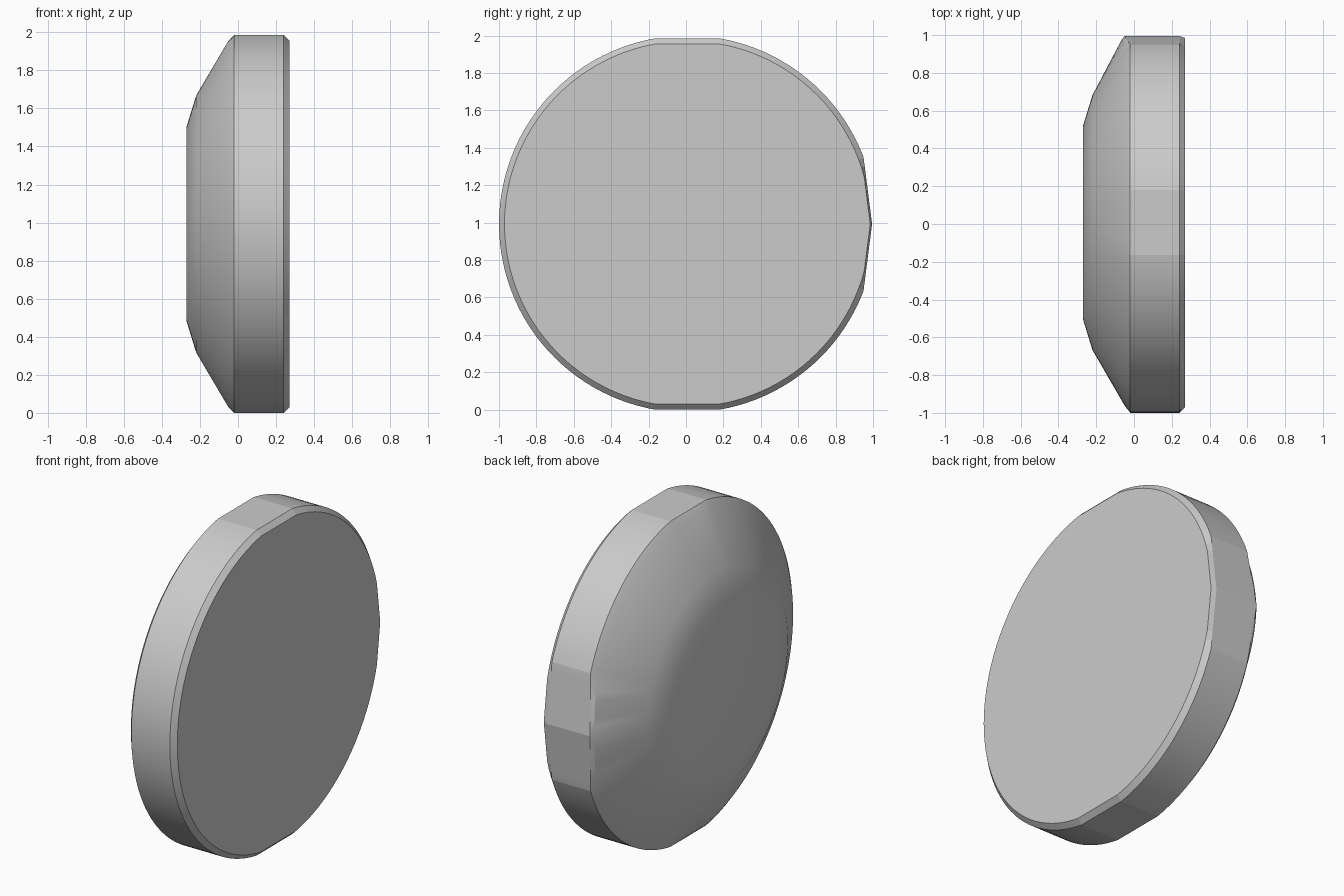
import bpy, bmesh
from math import sin, cos, radians, pi

if "Cube" in bpy.data.objects:
    bpy.data.objects.remove(bpy.data.objects["Cube"])

CENTRE_Y, CENTRE_Z = 0.0076, 0.9925
CORNER = 20.6     # half angle of the two facets at the back

# Rings: x, radius, distance of top and bottom flats, distance of back facets, slide of x at the back
RINGS = [
    (0.27, 0.978, 0.963, 0.969, 0),
    (0.24, 1.0073, 0.9925, 0.979, 0),
    (-0.02, 1.0073, 0.9925, 0.979, -0.03),
    (-0.05, 0.968, 0.963, 1.0, -0.015),
    (-0.22, 0.675, 1, 1, 0),
    (-0.27, 0.512, 1, 1, 0),
]


def ring_point(angle, x, radius, flat, facet, slide):
    a = radians(angle)
    c, s = cos(a), abs(sin(a))
    r = min(radius, flat / max(s, 0.01))
    if c > 0:
        r = min(r, facet / (0.9916 * c + 0.1268 * s))
    off = min(angle, 360 - angle)
    x += slide * max(0, 1 - off / CORNER)
    return x, CENTRE_Y + r * c, CENTRE_Z + r * sin(a)


# Angles around the disc, with extra ones at the corners of the flats
corners = [CORNER, 80.2, 99.8]
angles = sorted(list(range(0, 360, 3)) + corners + [360 - a for a in corners])

bm = bmesh.new()
rings = [[bm.verts.new(ring_point(a, *ring)) for a in angles] for ring in RINGS]
n = len(angles)
for one, two in zip(rings, rings[1:]):
    for i in range(n):
        j = (i + 1) % n
        bm.faces.new((one[i], one[j], two[j], two[i]))
bm.faces.new(rings[0])
bm.faces.new(rings[-1])
bmesh.ops.recalc_face_normals(bm, faces=bm.faces)

# Smooth dome, crisp rim and facet corners
for f in bm.faces:
    f.smooth = True
for e in bm.edges:
    on_rim = min(v.co.x for v in e.verts) > -0.052 and max(v.co.x for v in e.verts) > 0.2
    e.smooth = e.calc_face_angle(0) < radians(6 if on_rim else 25)

mesh = bpy.data.meshes.new("domed_disc")
bm.to_mesh(mesh)
bm.free()
disc = bpy.data.objects.new("domed_disc", mesh)
bpy.context.collection.objects.link(disc)

# Plain grey
grey = bpy.data.materials.new("light_grey")
grey.use_nodes = True
colour = (0.6, 0.6, 0.6, 1)
grey.diffuse_color = colour
grey.node_tree.nodes["Principled BSDF"].inputs["Base Color"].default_value = colour
mesh.materials.append(grey)
